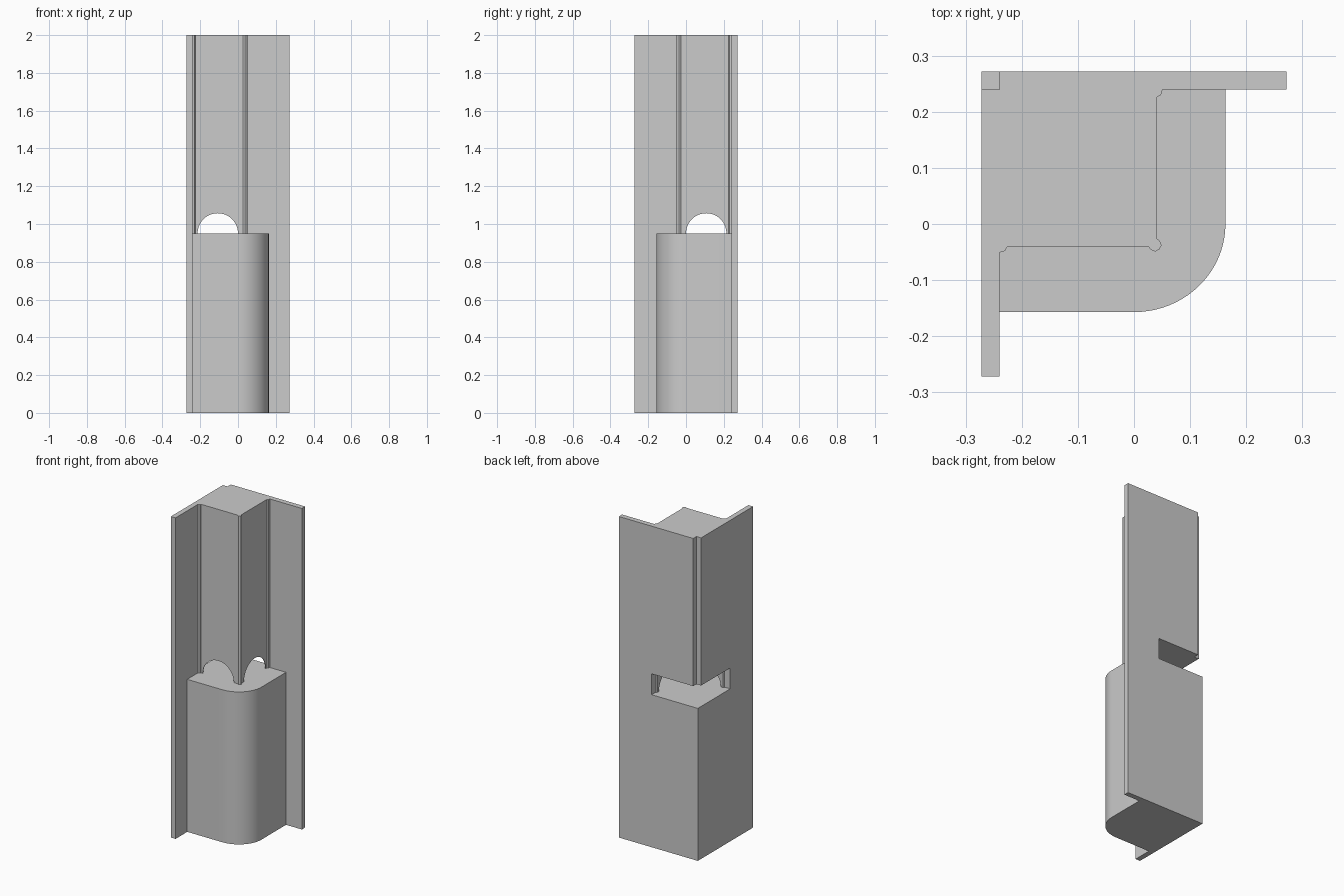
import bpy, bmesh
from math import sin, cos, pi, radians
from mathutils import Matrix, Vector

if "Cube" in bpy.data.objects:
    bpy.data.objects.remove(bpy.data.objects["Cube"])

OUT, IN = 0.272, 0.24      # outer face and inner face of the flanges
LEDGE, CEIL = 0.95, 1.08   # top of the base, ceiling of the corner recess


def finish(bm, name):
    bmesh.ops.recalc_face_normals(bm, faces=bm.faces)
    me = bpy.data.meshes.new(name)
    bm.to_mesh(me)
    bm.free()
    ob = bpy.data.objects.new(name, me)
    bpy.context.collection.objects.link(ob)
    return ob


def prism(name, pts, z0, z1):
    bm = bmesh.new()
    face = bm.faces.new([bm.verts.new((x, y, z0)) for x, y in pts])
    ext = bmesh.ops.extrude_face_region(bm, geom=[face])
    bmesh.ops.translate(bm, vec=(0, 0, z1 - z0),
                        verts=[v for v in ext['geom'] if isinstance(v, bmesh.types.BMVert)])
    return finish(bm, name)


def arch(name, centre, axis):
    bm = bmesh.new()
    rot = Vector((0, 0, 1)).rotation_difference(Vector(axis)).to_matrix().to_4x4()
    bmesh.ops.create_cone(bm, cap_ends=True, segments=64, radius1=0.107, radius2=0.107,
                          depth=0.1, matrix=Matrix.Translation(centre) @ rot)
    return finish(bm, name)


def boolean(target, tool, op):
    tool.hide_render = True
    mod = target.modifiers.new(op, 'BOOLEAN')
    mod.object, mod.operation, mod.solver = tool, op, 'EXACT'
    bpy.context.view_layer.objects.active = target
    bpy.ops.object.modifier_apply(modifier=mod.name)
    bpy.data.objects.remove(tool)


# Moulded inner profile: coves at the flanges and a bead on the corner, mirrored on the diagonal
half = [(-IN, -0.051), (-0.23, -0.048), (-0.226, -0.041), (0.026, -0.041),
        (0.03, -0.046), (0.038, -0.049), (0.045, -0.045)]
inner = half + [(-y, -x) for x, y in half[-2::-1]]

# Upper column with both flanges and the notched outer corner
column = prism("column", [(-OUT, -OUT), (-IN, -OUT)] + inner +
               [(IN + 0.032, IN), (OUT, OUT), (-IN, OUT), (-IN, IN), (-OUT, IN)], LEDGE, 2)

# Corner recess that leaves only a thin moulded wall
t = 0.004
shifted = [(x - t, y + t) for x, y in inner]
recess = prism("recess_cutter", [(-0.3, shifted[0][1])] + shifted +
               [(shifted[-1][0], 0.3), (-0.3, 0.3)], 0.9, CEIL)
boolean(column, recess, 'DIFFERENCE')

# Arched openings through the thin wall
boolean(column, arch("front_arch_cutter", (-0.107, -0.04, LEDGE), (0, 1, 0)), 'DIFFERENCE')
boolean(column, arch("side_arch_cutter", (0.04, 0.107, LEDGE), (1, 0, 0)), 'DIFFERENCE')

# Rounded lower base with the flanges running to the floor
arc = [(0.163 * sin(a), -0.157 * cos(a)) for a in (pi / 2 * i / 20 for i in range(21))]
base = prism("corner_post", [(-OUT, -OUT), (-IN, -OUT), (-IN, -0.157)] + arc +
             [(0.163, IN), (OUT, IN), (OUT, OUT), (-OUT, OUT)], 0, LEDGE)
boolean(base, column, 'UNION')

bpy.ops.object.select_all(action='DESELECT')
base.select_set(True)
bpy.context.view_layer.objects.active = base
bpy.ops.object.shade_smooth_by_angle(angle=radians(20))
